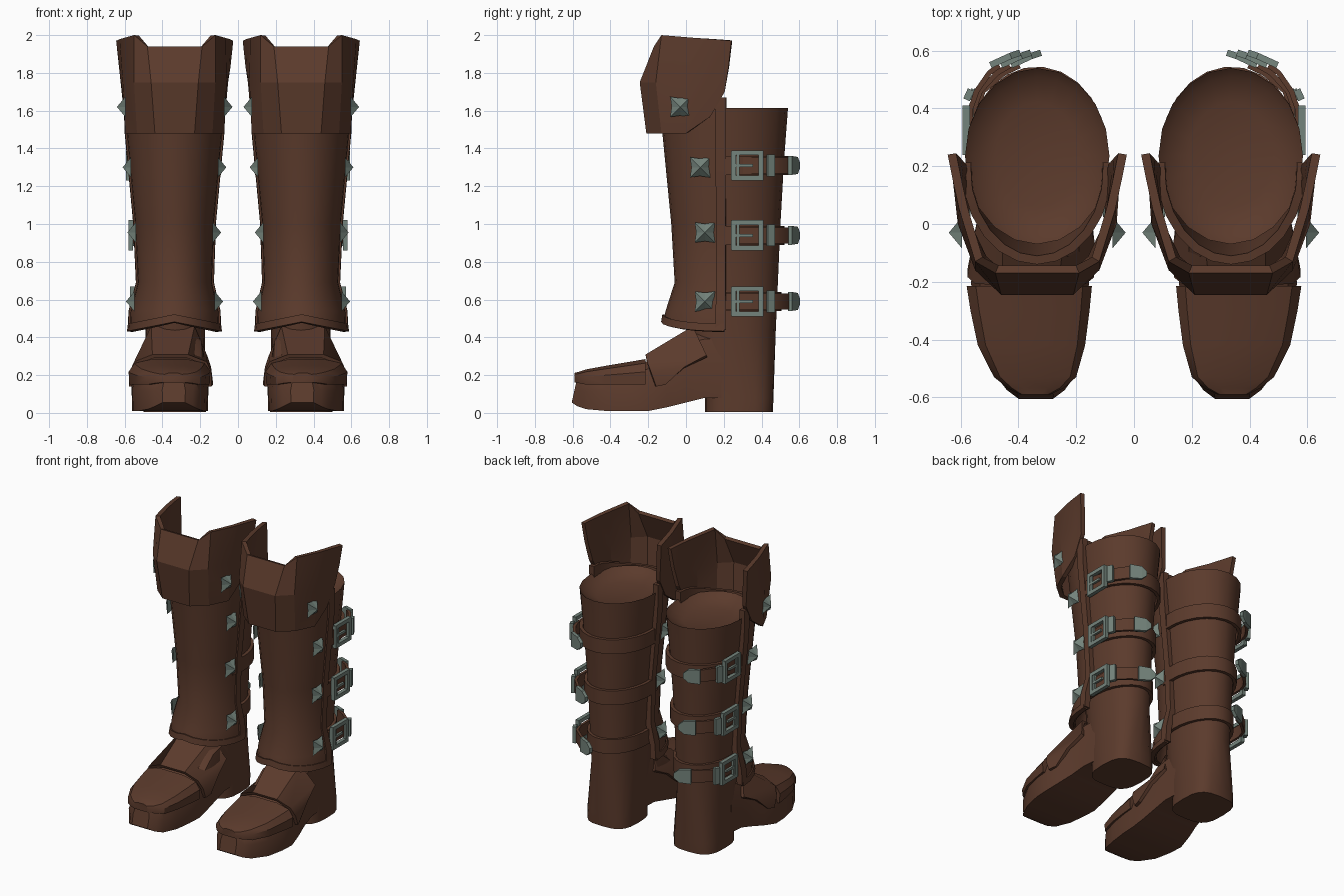
import bpy, math

if "Cube" in bpy.data.objects:
    bpy.data.objects.remove(bpy.data.objects["Cube"])

CX = 0.335  # centre line of one boot; every part is mirrored to the other boot


def material(name, rgb):
    m = bpy.data.materials.new(name)
    m.diffuse_color = (*rgb, 1)
    m.use_nodes = True
    m.node_tree.nodes["Principled BSDF"].inputs["Base Color"].default_value = m.diffuse_color
    return m


LEATHER = material("brown_leather", (0.105, 0.043, 0.025))
METAL = material("grey_green_metal", (0.175, 0.23, 0.20))


def add(name, verts, faces, mat=LEATHER, thick=0, offset=-1, smooth=30):
    me = bpy.data.meshes.new(name)
    me.from_pydata(verts, [], faces)
    me.materials.append(mat)
    ob = bpy.data.objects.new(name, me)
    bpy.context.collection.objects.link(ob)
    bpy.ops.object.select_all(action='DESELECT')
    ob.select_set(True)
    bpy.context.view_layer.objects.active = ob
    if thick:
        s = ob.modifiers.new("thickness", 'SOLIDIFY')
        s.thickness, s.offset = thick, offset
        bpy.ops.object.modifier_apply(modifier=s.name)
    if smooth:
        bpy.ops.object.shade_smooth_by_angle(angle=math.radians(smooth))
    ob.modifiers.new("pair", 'MIRROR')
    return ob


def grid(rows, closed=False, caps=False):
    """Skin a list of equally long point rows."""
    n = len(rows[0])
    verts = [p for r in rows for p in r]
    faces = []
    for i in range(len(rows) - 1):
        for j in range(n if closed else n - 1):
            k = (j + 1) % n
            faces.append((i * n + j, i * n + k, (i + 1) * n + k, (i + 1) * n + j))
    if caps:
        faces.append(tuple(range(n))[::-1])
        faces.append(tuple(range(len(verts) - n, len(verts))))
    return verts, faces


def boxes(name, specs, mat):
    """Several boxes (centre, size) in one mesh."""
    verts, faces = [], []
    for c, s in specs:
        b = len(verts)
        verts += [tuple(c[a] + s[a] * (d[a] - 0.5) for a in range(3))
                  for d in [(0, 0, 0), (1, 0, 0), (1, 1, 0), (0, 1, 0),
                            (0, 0, 1), (1, 0, 1), (1, 1, 1), (0, 1, 1)]]
        faces += [tuple(b + i for i in f) for f in
                  [(3, 2, 1, 0), (4, 5, 6, 7), (0, 1, 5, 4), (1, 2, 6, 5), (2, 3, 7, 6), (3, 0, 4, 7)]]
    return add(name, verts, faces, mat, smooth=0)


def around(t, z, x0, x1, y0, y1, p=1.0):
    """Point on a rounded ring; t = 0 is the front, 90 the right side."""
    s, c = math.sin(math.radians(t)), math.cos(math.radians(t))
    f = lambda v: math.copysign(abs(v) ** p, v)
    return ((x0 + x1) / 2 + (x1 - x0) / 2 * f(s), (y0 + y1) / 2 - (y1 - y0) / 2 * f(c), z)


# Shaft with heel: outer wall, then a shallow dished top
shaft = [(0.005, .17, .50, .10, .46, .65), (.08, .17, .50, .10, .463, .65),
         (.43, .175, .49, .0, .475, .9), (1.0, .14, .53, -.03, .50, 1),
         (1.35, .112, .56, -.05, .52, 1), (1.615, .085, .585, -.07, .54, 1),
         (1.585, .115, .555, -.04, .51, 1), (1.555, .19, .48, .06, .42, 1)]
steps = [i * 18 for i in range(20)]
add("boot_shaft", *grid([[around(t, *r) for t in steps] for r in shaft], True, True))


# Foot: cross-sections from toe to ankle (y, bottom, top, inner x, outer x)
foot = [(-.605, .055, .19, .28, .40), (-.575, .035, .20, .24, .44), (-.53, .02, .21, .21, .475),
        (-.42, .01, .23, .18, .53), (-.3, .01, .25, .165, .555), (-.2, .01, .275, .16, .56),
        (-.1, .03, .34, .165, .54), (0, .055, .43, .17, .515), (.1, .08, .45, .175, .50),
        (.2, .08, .45, .18, .49)]


def section(y, zb, zt, x0, x1, grow=0, lean=.03):
    half = [(1, 0), (1.02, .5), (.87, .84), (.42, 1)]
    prof = half + [(-w, h) for w, h in half[::-1]]
    if y > -.55:
        lean = 0
    return [((x0 + x1) / 2 + w * ((x1 - x0) / 2 + grow), y + lean * h, zb + h * (zt - zb)) for w, h in prof]


v, f = grid([section(*s) for s in foot], True, True)
add("foot", v, [q[::-1] for q in f])

# Toe cap lying over the front of the foot
cap = [(y, .15, zt + .02, x0, x1, .007, 0) for y, zb, zt, x0, x1 in foot[:6]]
cap[0] = (-.59, .162, .212, .29, .395, 0, 0)
cap[1] = (-.568, .158, .217, .245, .435, 0, 0)
cap[-1] = (-.215, .15, .285, .155, .57, .005, 0)
v, f = grid([section(*s) for s in cap], True, True)
add("toe_cap", v, [q[::-1] for q in f])

# Instep flap: half profile of (front dx, y, z, rear dx, y, z)
flap = [(.208, -.16, .14, .203, -.11, .15), (.208, -.185, .21, .192, -.01, .24),
        (.183, -.205, .265, .172, .11, .30), (.09, -.21, .30, .11, .04, .45)]
rows = [[], []]
for sgn, cols in ((1, flap), (-1, flap[::-1])):
    for a, ya, za, b, yb, zb in cols:
        rows[0].append((.358 + sgn * a, ya, za))
        rows[1].append((.345 + sgn * b, yb, zb))
add("instep_flap", *grid(rows), thick=.022, offset=0)

# Shin guard wrapping the front; rows are (z, x0, x1, front y), half-ring centred at y = 0.2
guard = [(.49, .097, .576, -.12), (.54, .10, .572, -.108), (.69, .135, .533, -.06),
         (1.0, .125, .547, -.078), (1.48, .08, .592, -.125), (1.6, .075, .597, -.14)]
arc = [-90 + i * 15 for i in range(13)]


def guard_point(t, r, grow=0):
    z, x0, x1, y0 = r
    k = math.sin(math.radians(abs(t)))
    if z < .53:
        z -= .05 * k          # hem dips towards the sides
    if z > 1.55:
        z += .07 * k ** 4     # top rises at the side edges
    return around(t, z, x0 - grow, x1 + grow, y0 - grow, .4 - y0 + grow)


add("shin_guard", *grid([[guard_point(t, r) for t in arc] for r in guard]), thick=.03)

# Hem band along the bottom and edge bands along the sides of the guard
hem = [(.482, .092, .581, -.125), (.522, .097, .576, -.118)]
add("guard_hem", *grid([[guard_point(t, r, .007) for t in arc] for r in hem]), thick=.03)
for name, sgn in (("outer", 1), ("inner", -1)):
    ts = (82, 92) if sgn > 0 else (-92, -82)
    add(name + "_guard_edge", *grid([[guard_point(t, r, .008) for t in ts] for r in guard]), thick=.04)

# Folded cuff: half columns of (dx, y, z) for bottom, middle, top
cuff = [((.105, -.21, 1.48), (.125, -.245, 1.75), (.145, -.17, 1.94)),
        ((.20, -.13, 1.48), (.215, -.16, 1.75), (.215, -.13, 2.0)),
        ((.262, 0, 1.48), (.275, 0, 1.75), (.27, .05, 1.985)),
        ((.267, .13, 1.57), (.287, .17, 1.8), (.292, .15, 1.978)),
        ((.275, .205, 1.70), (.295, .225, 1.83), (.31, .24, 1.97))]
rows = [[(CX - c[k][0], *c[k][1:]) for c in cuff[::-1]] + [(CX + c[k][0], *c[k][1:]) for c in cuff]
        for k in range(3)]
add("folded_cuff", *grid(rows), thick=.03, smooth=15)


def ribbon(path, z, h):
    return grid([[(x, y, z - h / 2) for x, y in path], [(x, y, z + h / 2) for x, y in path]])


# Straps with buckles; tx slides the loose tip around the back
for label, z, x0, x1, y1, dx, tx in (("upper", 1.31, .115, .557, .52, -.008, .05),
                                     ("middle", .94, .143, .525, .497, -.02, .025),
                                     ("lower", .59, .165, .503, .482, -.03, 0)):
    # band around the back of the shaft
    path = [around(t, z, x0 - .025, x1 + .025, -.06, y1 + .025)[:2] for t in range(80, 291, 15)]
    add(label + "_strap", *ribbon(path, z, .10), thick=.022)
    # loose end running through the buckle and off to the back
    end = [(.565, .20), (.583, .28), (.583, .40), (.56, .465), (.485 + tx * .6, .53), (.43 + tx, .556)]
    end = [(x + dx, y) for x, y in end]
    add(label + "_strap_end", *ribbon(end, z, .085), thick=.018)
    # metal tip with a pointed end
    tip = [(.455, .55, .05), (.385, .582, .045), (.352, .593, .015)]
    add(label + "_strap_tip", *grid([[(x + dx + tx, y, z + s * h) for x, y, h in tip]
                                     for s in (-1, 1)]), METAL, .022, 0, 0)
    # square frame, prong and keeper loop
    X = .588 + dx
    boxes(label + "_buckle",
          [((X, .325, z + s * .067), (.026, .17, .026)) for s in (1, -1)] +
          [((X, .325 + s * .073, z), (.026, .026, .15)) for s in (1, -1)] +
          [((X + .002, .30, z), (.016, .11, .016)), ((X, .275, z), (.016, .016, .13))], METAL)
    k = .568 + dx
    add(label + "_keeper", *ribbon([(k + .02, .43), (k + .004, .465)], z, .115), METAL, .024, 0, 0)

# Pyramid studs down both sides: (label, y, z, inner x, outer x)
for label, y, z, xi, xo in (("cuff", -.03, 1.62, .072, .598), ("upper", .075, 1.30, .105, .568),
                            ("middle", .10, .955, .132, .543), ("lower", .10, .59, .122, .55)):
    for side, x, s in (("inner", xi, -1), ("outer", xo, 1)):
        base = []
        for i in range(8):
            a, r = math.radians(45 * i), (.076 if i % 2 else .046)
            base.append((x - s * .002, y + s * r * math.cos(a), z + r * math.sin(a)))
        verts = base + [(x + s * .043, y, z)]
        faces = [(i, (i + 1) % 8, 8) for i in range(8)] + [tuple(range(8))[::-1]]
        add(f"{side}_{label}_stud", verts, faces, METAL, smooth=0)
